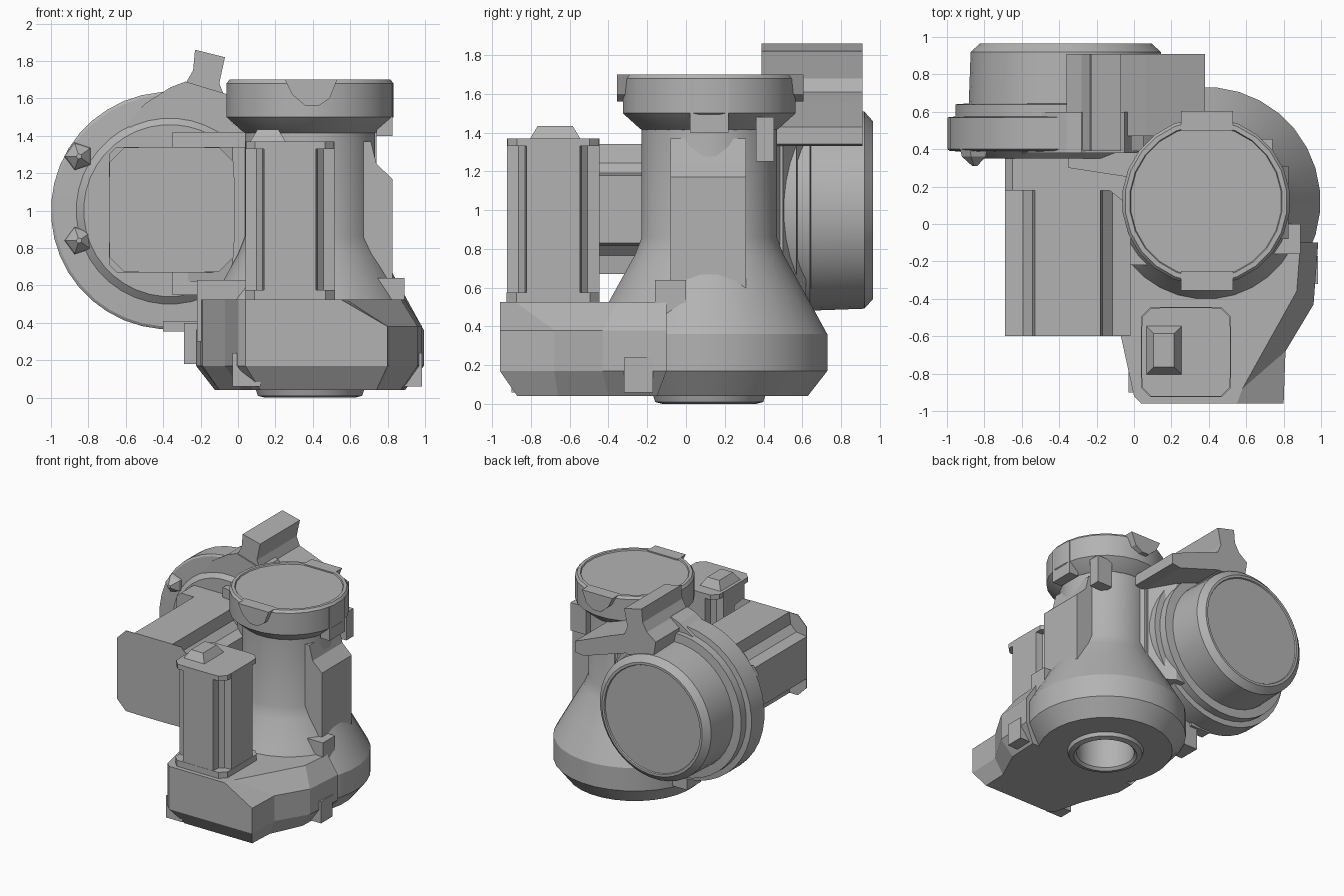
import bpy, bmesh, math
from mathutils import Matrix, Vector

cube = bpy.data.objects.get("Cube")
if cube:
    bpy.data.objects.remove(cube)

grey = bpy.data.materials.new("light_grey")
grey.use_nodes = True
grey.diffuse_color = (0.45, 0.45, 0.45, 1)
grey.node_tree.nodes["Principled BSDF"].inputs["Base Color"].default_value = (0.45, 0.45, 0.45, 1)


def finish(name, bm, matrix=Matrix(), smooth=False):
    bm.transform(matrix)
    bmesh.ops.recalc_face_normals(bm, faces=bm.faces)
    mesh = bpy.data.meshes.new(name)
    bm.to_mesh(mesh)
    bm.free()
    mesh.materials.append(grey)
    if smooth:
        mesh.shade_smooth()
        mesh.set_sharp_from_angle(angle=math.radians(28))
    obj = bpy.data.objects.new(name, mesh)
    bpy.context.collection.objects.link(obj)
    return obj


def loft(name, rings, matrix=Matrix(), smooth=False):
    """Skin a list of equal-length rings of points and cap both ends."""
    bm = bmesh.new()
    loops = [[bm.verts.new(p) for p in ring] for ring in rings]
    n = len(loops[0])
    for a, b in zip(loops, loops[1:]):
        for i in range(n):
            j = (i + 1) % n
            bm.faces.new((a[i], a[j], b[j], b[i]))
    bm.faces.new(loops[0])
    bm.faces.new(loops[-1])
    return finish(name, bm, matrix, smooth)


def lathe(name, profile, matrix, sides=32):
    rings = []
    for r, z in profile:
        angles = [math.tau * (i + 0.5) / sides for i in range(sides)]
        rings.append([(r * math.cos(a), r * math.sin(a), z) for a in angles])
    return loft(name, rings, matrix, True)


def prism(name, outline, low, high, matrix=Matrix()):
    return loft(name, [[(u, v, h) for u, v in outline] for h in (low, high)], matrix)


def box(name, low, high, taper=0.0):
    """Box with an optional inset top."""
    (x0, y0, z0), (x1, y1, z1) = low, high
    t = taper
    return loft(name, [
        [(x0, y0, z0), (x1, y0, z0), (x1, y1, z0), (x0, y1, z0)],
        [(x0 + t, y0 + t, z1), (x1 - t, y0 + t, z1), (x1 - t, y1 - t, z1), (x0 + t, y1 - t, z1)]])


def notched_square(half, notch):
    """Square outline with a concave notch at each corner."""
    a, b = half - notch, half - notch * 0.7
    corner = [(half, a), (b + notch * 0.1, a + notch * 0.08), (a + notch * 0.08, b + notch * 0.1), (a, half)]
    pts = []
    for k in range(4):
        c, s = round(math.cos(k * math.pi / 2)), round(math.sin(k * math.pi / 2))
        pts += [(x * c - y * s, x * s + y * c) for x, y in corner]
    return pts


def chamfered_square(half, cut):
    a = half - cut
    return [(half, -a), (half, a), (a, half), (-a, half), (-half, a), (-half, -a), (-a, -half), (a, -half)]


# Local z becomes world +y, local x stays x, local y becomes world -z
def facing_back(x, z):
    return Matrix.Translation((x, 0, z)) @ Matrix.Rotation(-math.pi / 2, 4, "X")


# Extrusion along y for outlines drawn in x and z
along_y = Matrix(((1, 0, 0, 0), (0, 0, 1, 0), (0, 1, 0, 0), (0, 0, 0, 1)))
column_at = Matrix.Translation((0.385, 0.12, 0))

# Column with a flared base and an open socket underneath
lathe("column", [(0.22, 0.34), (0.22, 0.02), (0.24, 0), (0.28, 0.01), (0.29, 0.04), (0.51, 0.04),
                 (0.612, 0.17), (0.612, 0.36), (0.48, 0.6), (0.385, 0.77), (0.35, 0.86),
                 (0.35, 1.45)], column_at)
lathe("top_cap", [(0.34, 1.41), (0.36, 1.42), (0.45, 1.5), (0.45, 1.68), (0.435, 1.7),
                  (0.41, 1.7), (0.405, 1.69)], column_at, 24)

# Front flange of the base, chamfered below and sloped above
side = [(-0.2, -0.1), (-0.19, -0.3), (-0.07, -0.6), (0.0, -0.92), (0.04, -0.96),
        (0.8, -0.96), (0.81, -0.68), (0.96, -0.43), (0.985, -0.1)]
bottom = [(-0.1, -0.15), (-0.1, -0.3), (0.02, -0.6), (0.08, -0.83), (0.12, -0.87),
          (0.74, -0.87), (0.75, -0.66), (0.87, -0.4), (0.88, -0.15)]
top = side[:5] + [(0.55, -0.96), (0.58, -0.88), (0.87, -0.36), (0.89, -0.1)]
loft("base_flange", [[(x, y, z) for x, y in ring] for ring, z in
                     ((bottom, 0.04), (side, 0.17), (side, 0.38), (top, 0.525))])
box("base_right_step", (0.5, -0.16, 0.3), (0.89, 0.0, 0.64))
box("base_left_step", (-0.22, -0.22, 0.3), (0.1, 0.2, 0.63))
box("base_left_clip", (-0.29, 0.22, 0.18), (-0.1, 0.4, 0.4))
box("base_right_clip", (0.8, -0.32, 0.06), (0.985, -0.17, 0.24))
box("base_front_clip", (-0.03, -0.9, 0.06), (0.12, -0.78, 0.24))

# Raised cover on the side of the column
prism("side_cover", [(0.6, 0.4), (0.825, 0.4), (0.825, 1.17), (0.74, 1.25), (0.71, 1.37), (0.6, 1.37)],
      -0.08, 0.31, along_y)

# Cap clips
for name, y0, y1 in (("cap_front_clip", -0.355, -0.25), ("cap_back_clip", 0.5, 0.605)):
    prism(name, [(0.25, 1.7), (0.53, 1.7), (0.49, 1.6), (0.43, 1.56), (0.36, 1.56), (0.29, 1.62)],
          y0, y1, along_y)
box("cap_side_clip", (0.6, 0.36, 1.25), (0.74, 0.455, 1.48))
box("cap_side_lip", (0.74, 0.02, 1.4), (0.825, 0.22, 1.68))

# Upright motor standing on the flange
motor_at = Matrix.Translation((0.278, -0.685, 0))
prism("upright_motor", notched_square(0.238, 0.1), 0.5, 1.37, motor_at)
prism("upright_motor_foot", chamfered_square(0.24, 0.05), 0.5, 0.575, motor_at)
prism("upright_motor_lid", chamfered_square(0.236, 0.05), 1.33, 1.37, motor_at)
box("upright_motor_plug", (0.06, -0.81, 1.36), (0.26, -0.54, 1.435), 0.045)

# Horizontal motor pointing forward, with its mounting flange
motor_at = facing_back(-0.355, 1.005)
prism("front_motor", notched_square(0.335, 0.16), -0.6, 0.36, motor_at)
prism("front_motor_face", chamfered_square(0.333, 0.08), -0.6, -0.595, motor_at)
prism("front_motor_flange", chamfered_square(0.335, 0.04), 0.18, 0.4, motor_at)
prism("housing_gusset", [(-0.4, 0.42), (-0.36, 0.36), (-0.03, 0.1), (0.3, 0.1), (0.3, 0.5)], 0.62, 1.34)
prism("housing_bridge", [(-0.35, 0.3), (0.3, 0.2), (0.35, 0.45), (0.1, 0.62), (-0.35, 0.62)], 0.55, 1.42)

# Round joint housing at the back, stepping down to the drum end
lathe("joint_housing", [(0.46, 0.35), (0.5, 0.385), (0.62, 0.39), (0.635, 0.4), (0.635, 0.57),
                        (0.59, 0.575), (0.59, 0.64), (0.52, 0.645), (0.51, 0.92),
                        (0.46, 0.965), (0.44, 0.965), (0.435, 0.955)], facing_back(-0.365, 1.0), 40)
for z in (1.29, 0.84):
    lathe("housing_bolt", [(0.08, 0.4), (0.07, 0.36), (0.015, 0.31)], facing_back(-0.85, z), 5)
box("housing_lower_tab", (-0.4, 0.33, 0.355), (-0.22, 0.42, 0.41))
prism("housing_upper_rib", [(-0.6, 1.45), (-0.5, 1.57), (-0.36, 1.66), (-0.28, 1.69), (-0.05, 1.62),
                            (0.02, 1.5), (-0.1, 1.4)], 0.38, 0.6, along_y)

# Curved bracket over the drum, ending in an upright lip
prism("bracket_lip", [(-0.36, 1.62), (-0.28, 1.68), (-0.24, 1.75), (-0.23, 1.86), (-0.07, 1.82),
                      (-0.1, 1.68), (-0.06, 1.58), (0.05, 1.52), (-0.1, 1.45), (-0.34, 1.5)],
      0.39, 0.91, along_y)
prism("bracket_arm", [(-0.1, 1.62), (0.06, 1.56), (0.38, 1.43), (0.38, 1.34), (0.3, 1.33), (-0.1, 1.46)],
      0.47, 0.91, along_y)
